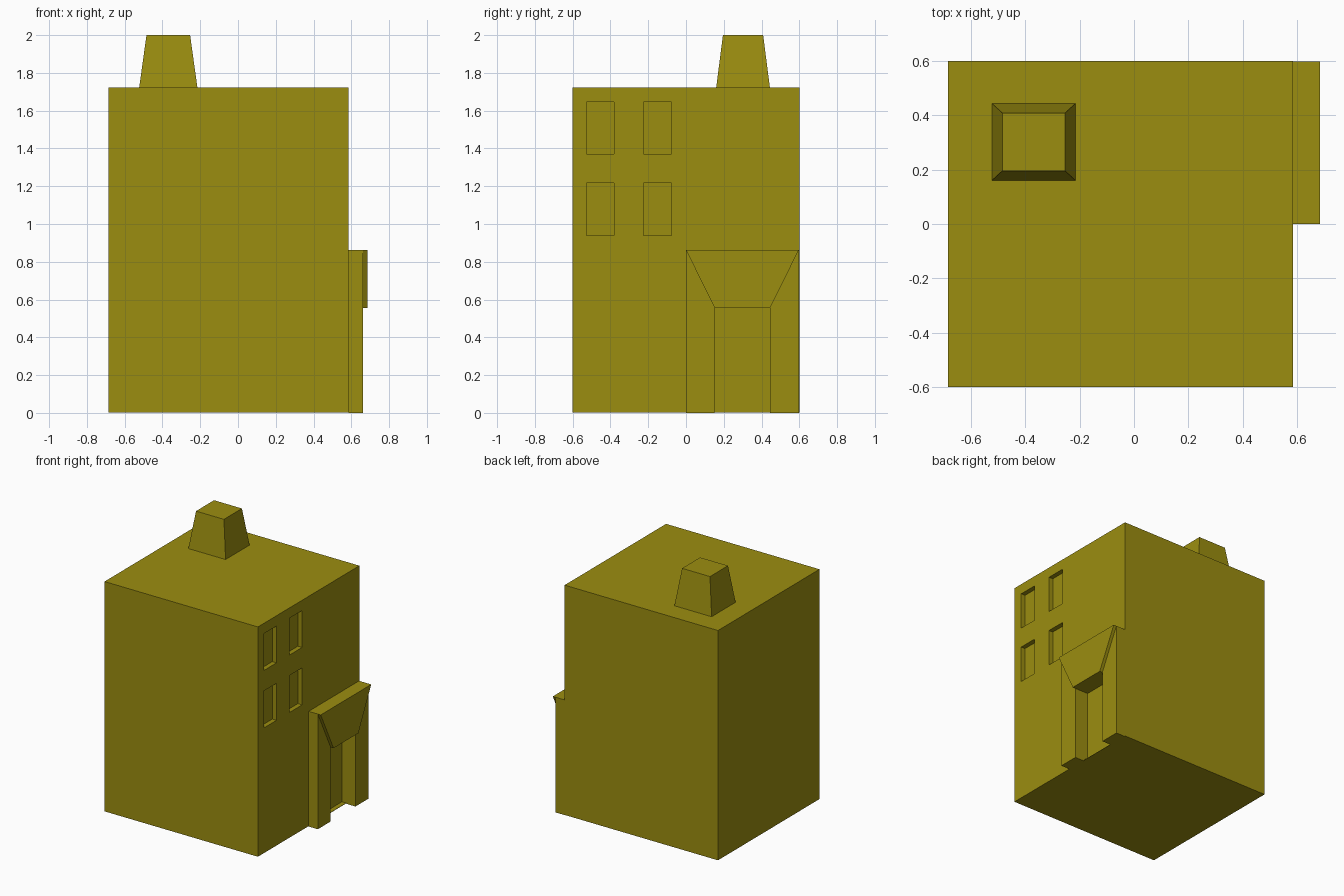
import bpy, bmesh
from mathutils import Vector

if "Cube" in bpy.data.objects:
    bpy.data.objects.remove(bpy.data.objects["Cube"])

paint = bpy.data.materials.new("olive_yellow")
paint.diffuse_color = (0.33, 0.27, 0.005, 1)
paint.use_nodes = True
paint.node_tree.nodes["Principled BSDF"].inputs["Base Color"].default_value = paint.diffuse_color


def finish(name, bm):
    bmesh.ops.recalc_face_normals(bm, faces=bm.faces[:])
    mesh = bpy.data.meshes.new(name)
    bm.to_mesh(mesh)
    bm.free()
    mesh.materials.append(paint)
    obj = bpy.data.objects.new(name, mesh)
    bpy.context.collection.objects.link(obj)
    return obj


def add_box(bm, x, y, z):
    verts = bmesh.ops.create_cube(bm, size=1)["verts"]
    for v in verts:
        v.co = Vector(r[0] + (c + 0.5) * (r[1] - r[0])
                      for r, c in zip((x, y, z), v.co))
    return verts


def extrude_profile(name, points, x0, x1):
    """Extrude a (y, z) outline along x."""
    bm = bmesh.new()
    face = bm.faces.new([bm.verts.new((x0, y, z)) for y, z in points])
    geom = bmesh.ops.extrude_face_region(bm, geom=[face])["geom"]
    moved = [g for g in geom if isinstance(g, bmesh.types.BMVert)]
    bmesh.ops.translate(bm, verts=moved, vec=(x1 - x0, 0, 0))
    if not face.is_valid or len(bm.faces) == len(points) + 1:
        bm.faces.new(bm.verts[:len(points)])
    return finish(name, bm)


WALL, INNER = 0.585, 0.55   # outer wall plane and back of the recesses

# Main block
bm = bmesh.new()
add_box(bm, (-0.685, WALL), (-0.6, 0.6), (0.003, 1.723))
body = finish("building_block", bm)

# Window and doorway recesses
bm = bmesh.new()
for y in ((-0.527, -0.38), (-0.226, -0.077)):
    for z in ((0.94, 1.217), (1.37, 1.646)):
        add_box(bm, (INNER, 0.7), y, z)
add_box(bm, (INNER, 0.7), (0.152, 0.445), (0.006, 0.555))
cutter = finish("recess_cutter", bm)
cutter.hide_render = True
cutter.hide_set(True)
cut = body.modifiers.new("recesses", "BOOLEAN")
cut.operation = "DIFFERENCE"
cut.solver = "EXACT"
cut.object = cutter

# Door surround
extrude_profile("door_surround", [
    (0, 0), (0.152, 0), (0.152, 0.555), (0.445, 0.555),
    (0.445, 0), (0.597, 0), (0.597, 0.862), (0, 0.862)], WALL, 0.661)

# Tapered lintel over the door
extrude_profile("door_lintel", [
    (0.152, 0.555), (0.445, 0.555), (0.597, 0.862), (0, 0.862)], 0.661, 0.685)

# Tapered chimney
bm = bmesh.new()
verts = add_box(bm, (-0.523, -0.215), (0.16, 0.444), (1.723, 2.0))
for v in verts:
    if v.co.z > 1.9:
        v.co.x = -0.369 + (v.co.x + 0.369) * 0.75
        v.co.y = 0.302 + (v.co.y - 0.302) * 0.75
finish("chimney", bm)
